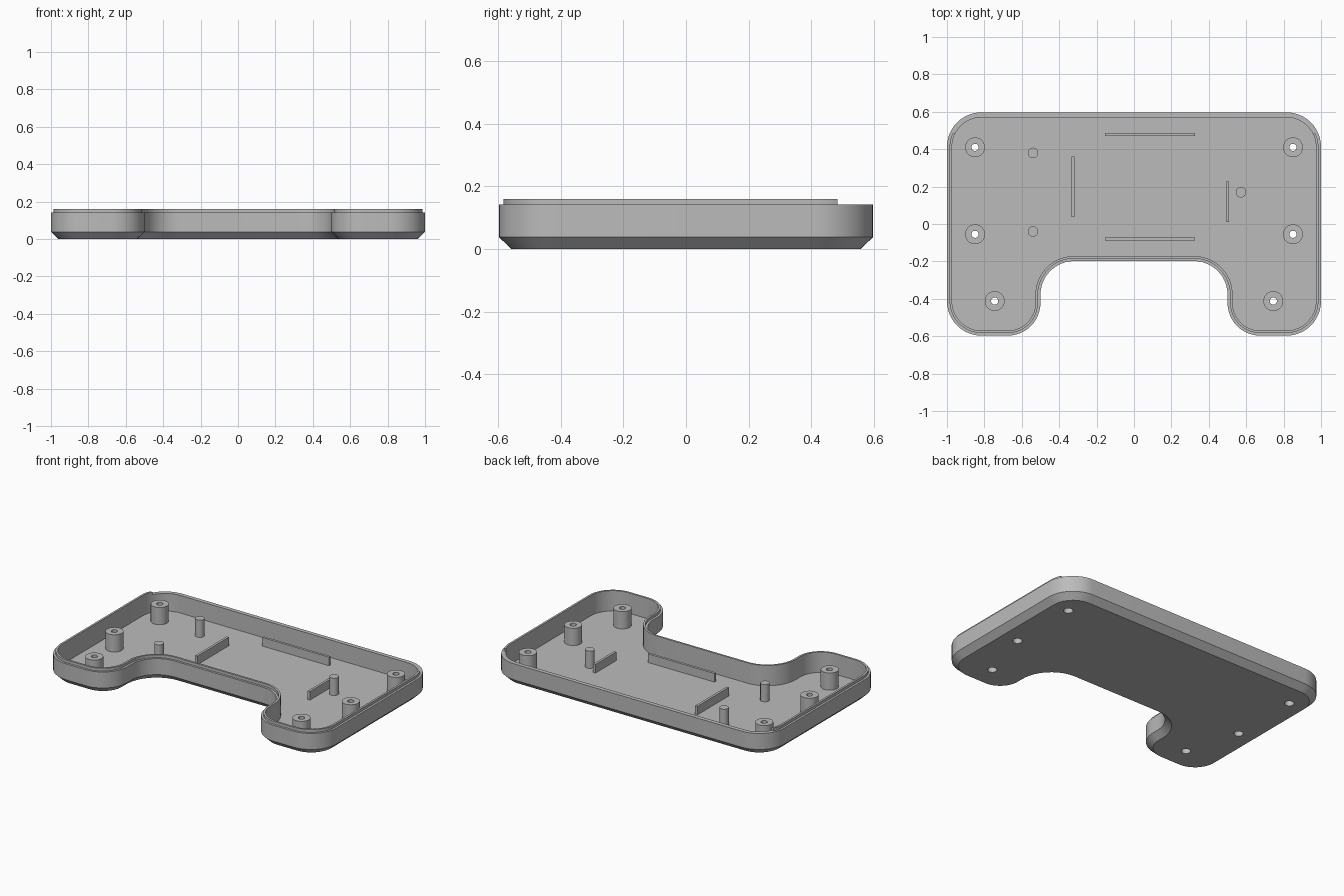
import bpy, bmesh, math
from mathutils import Vector

cube = bpy.data.objects.get("Cube")
if cube:
    bpy.data.objects.remove(cube, do_unlink=True)

grey = bpy.data.materials.new("plain grey")
grey.use_nodes = True
COLOUR = (0.5, 0.5, 0.5, 1)
grey.diffuse_color = COLOUR
grey.node_tree.nodes["Principled BSDF"].inputs["Base Color"].default_value = COLOUR

HALF_X, HALF_Y = 1.0, 0.597
NOTCH_X, NOTCH_Y = 0.5, -0.198
WALL, FLOOR, RIM, LIP_TOP = 0.027, 0.028, 0.142, 0.16
POST_TOP = 0.14
STEPS = 12


def finish(name, bm, smooth=True):
    bmesh.ops.recalc_face_normals(bm, faces=bm.faces)
    mesh = bpy.data.meshes.new(name)
    bm.to_mesh(mesh)
    bm.free()
    mesh.materials.append(grey)
    obj = bpy.data.objects.new(name, mesh)
    bpy.context.collection.objects.link(obj)
    if smooth:
        shade(obj)
    return obj


def shade(obj):
    bpy.ops.object.select_all(action="DESELECT")
    obj.select_set(True)
    bpy.context.view_layer.objects.active = obj
    bpy.ops.object.shade_smooth_by_angle(angle=math.radians(30))


def outline(inset):
    """U-shaped rounded outline, moved inward by inset."""
    # corner arcs of the +x half: centre, radius, start angle, sweep
    r, leg = 0.185, 0.175
    arcs = [
        (NOTCH_X - 0.18, NOTCH_Y - 0.18, 0.18 + inset, 90, -90),
        (NOTCH_X + leg, leg - HALF_Y, leg - inset, 180, 90),
        (HALF_X - r, r - HALF_Y, r - inset, 270, 90),
        (HALF_X - r, HALF_Y - r, r - inset, 0, 90),
    ]
    half = []
    for cx, cy, rad, start, sweep in arcs:
        for i in range(STEPS + 1):
            a = math.radians(start + sweep * i / STEPS)
            half.append((cx + rad * math.cos(a), cy + rad * math.sin(a)))
    return half + [(-x, y) for x, y in reversed(half)]


def circle(x, y, radius, sides=32):
    return [(x + radius * math.cos(math.tau * i / sides),
             y + radius * math.sin(math.tau * i / sides)) for i in range(sides)]


def loft(bm, sections, closed=False):
    """Skin a list of (outline, z) sections; cap the ends or join them."""
    rings = [[bm.verts.new((x, y, z)) for x, y in pts] for pts, z in sections]
    pairs = list(zip(rings, rings[1:]))
    if closed:
        pairs.append((rings[-1], rings[0]))
    else:
        bm.faces.new(rings[0])
        bm.faces.new(rings[-1])
    for a, b in pairs:
        n = len(a)
        for i in range(n):
            j = (i + 1) % n
            bm.faces.new((a[i], a[j], b[j], b[i]))


# Screw positions, mirrored left and right
screws = [(s * x, y) for x, y in ((0.85, 0.41), (0.85, -0.055), (0.745, -0.412))
          for s in (-1, 1)]

# Stepped bores that cut the screw holes
bm = bmesh.new()
for x, y in screws:
    wide, narrow = circle(x, y, 0.028), circle(x, y, 0.019)
    loft(bm, [(wide, -0.05), (wide, 0.06), (narrow, 0.06), (narrow, 0.3)])
bores = finish("screw_bores", bm, smooth=False)


def drill(obj):
    mod = obj.modifiers.new("bores", "BOOLEAN")
    mod.operation = "DIFFERENCE"
    mod.solver = "EXACT"
    mod.object = bores
    bpy.context.view_layer.objects.active = obj
    bpy.ops.object.modifier_apply(modifier=mod.name)
    shade(obj)


# Tray with chamfered base, upright wall and hollow inside
bm = bmesh.new()
loft(bm, [(outline(0.04), 0), (outline(0), 0.038), (outline(0), RIM),
          (outline(WALL), RIM), (outline(WALL), FLOOR)])
drill(finish("tray", bm, smooth=False))

# Raised lip around the rim, left open along the back
bm = bmesh.new()
loft(bm, [(outline(0.014), RIM), (outline(0.014), LIP_TOP),
          (outline(WALL), LIP_TOP), (outline(WALL), RIM)], closed=True)
bmesh.ops.bisect_plane(bm, geom=bm.verts[:] + bm.edges[:] + bm.faces[:],
                       plane_co=Vector((0, 0.484, 0)), plane_no=Vector((0, 1, 0)),
                       clear_outer=True)
bmesh.ops.holes_fill(bm, edges=[e for e in bm.edges if e.is_boundary])
finish("rim_lip", bm)

# Screw posts
for n, (x, y) in enumerate(screws):
    bm = bmesh.new()
    ring = circle(x, y, 0.053)
    loft(bm, [(ring, FLOOR - 0.01), (ring, POST_TOP)])
    drill(finish(f"screw_post_{n + 1}", bm, smooth=False))
bpy.data.objects.remove(bores, do_unlink=True)

# Locating pins
for n, (x, y) in enumerate(((-0.54, 0.38), (-0.54, -0.04), (0.572, 0.17))):
    bm = bmesh.new()
    ring = circle(x, y, 0.028, 24)
    loft(bm, [(ring, FLOOR - 0.01), (ring, POST_TOP)])
    finish(f"locating_pin_{n + 1}", bm)

# Thin ribs on the floor: x range, y range
ribs = {
    "back_rib": (-0.155, 0.325, 0.47, 0.486),
    "front_rib": (-0.155, 0.325, -0.088, -0.072),
    "right_rib": (-0.334, -0.318, 0.037, 0.36),
    "left_rib": (0.492, 0.508, 0.012, 0.228),
}
for name, (x0, x1, y0, y1) in ribs.items():
    bm = bmesh.new()
    box = [(x0, y0), (x1, y0), (x1, y1), (x0, y1)]
    loft(bm, [(box, FLOOR - 0.01), (box, 0.084)])
    finish(name, bm, smooth=False)
